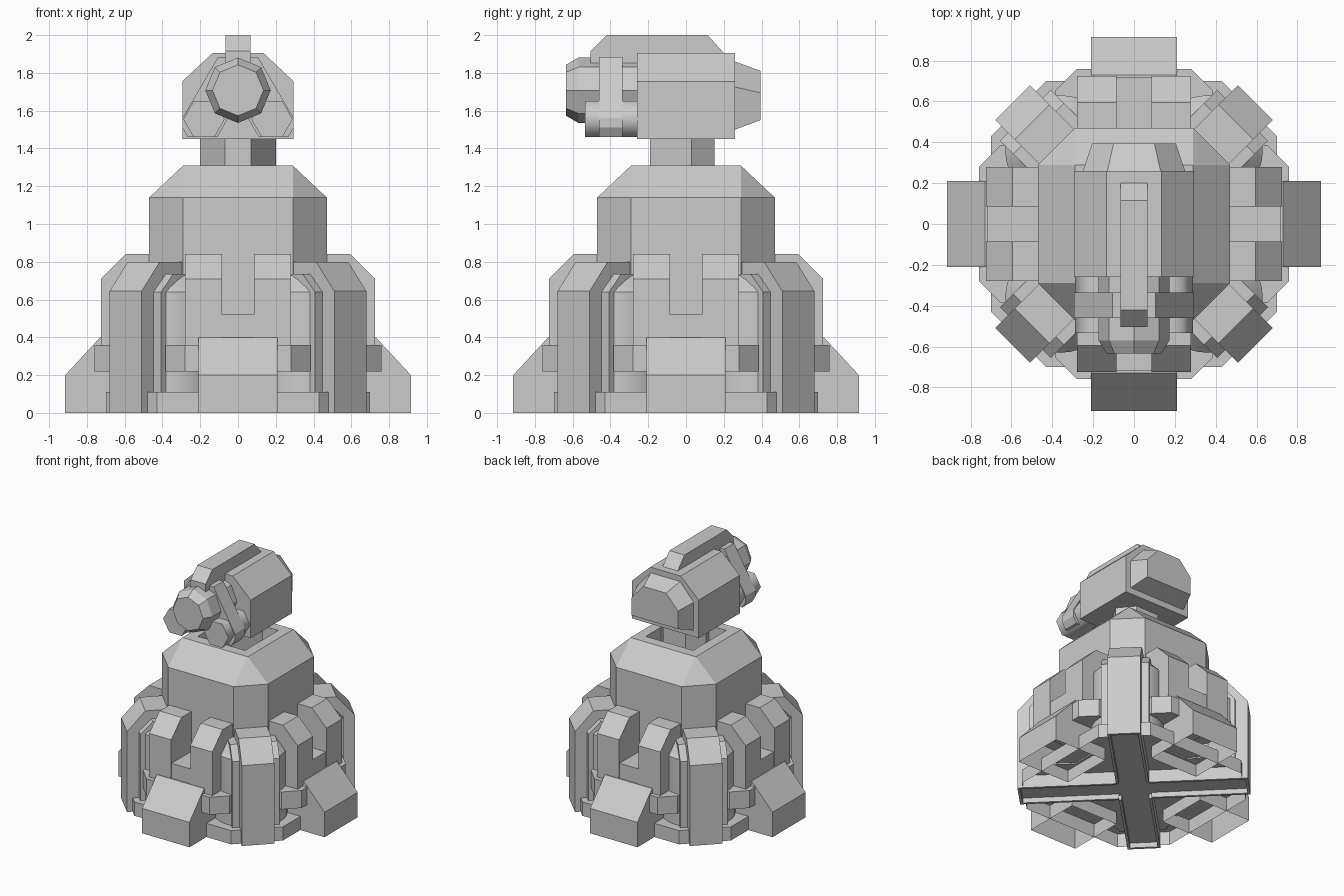
import bpy, bmesh, math
from mathutils import Matrix

if "Cube" in bpy.data.objects:
    bpy.data.objects.remove(bpy.data.objects["Cube"])


def loft(name, rings, angle=0.0, smooth=0, hollow=False):
    """Skin a stack of equal-length point rings, cap both ends, turn about z."""
    bm = bmesh.new()
    vs = [[bm.verts.new(p) for p in ring] for ring in rings]
    n = len(rings[0])
    for a, b in zip(vs, vs[1:]):
        for i in range(n):
            j = (i + 1) % n
            bm.faces.new((a[i], a[j], b[j], b[i]))
    bm.faces.new(vs[0])
    bm.faces.new(vs[-1])
    bmesh.ops.remove_doubles(bm, verts=bm.verts, dist=1e-5)
    bmesh.ops.recalc_face_normals(bm, faces=bm.faces)
    if hollow:  # open the underside where it meets the ground
        floor = [f for f in bm.faces if all(v.co.z < 1e-4 for v in f.verts)]
        bmesh.ops.delete(bm, geom=floor, context='FACES_ONLY')
    bmesh.ops.transform(bm, matrix=Matrix.Rotation(angle, 4, 'Z'), verts=bm.verts)
    me = bpy.data.meshes.new(name)
    bm.to_mesh(me)
    bm.free()
    ob = bpy.data.objects.new(name, me)
    bpy.context.collection.objects.link(ob)
    if smooth:
        bpy.ops.object.select_all(action='DESELECT')
        ob.select_set(True)
        bpy.context.view_layer.objects.active = ob
        bpy.ops.object.shade_smooth_by_angle(angle=math.radians(smooth))
    return ob


def prism(name, pts, a, b, axis, angle=0.0, hollow=False):
    """Extrude a 2D outline from a to b along the named axis."""
    place = {'X': lambda u, v, w: (w, u, v),
             'Y': lambda u, v, w: (u, w, v),
             'Z': lambda u, v, w: (u, v, w)}[axis]
    return loft(name, [[place(u, v, w) for u, v in pts] for w in (a, b)], angle, 0, hollow)


def mirrored(half):
    """Close a right-hand half outline by mirroring it across the vertical axis."""
    return half + [(-u, v) for u, v in reversed(half)]


def rect(u0, u1, v0, v1):
    return [(u0, v0), (u1, v0), (u1, v1), (u0, v1)]


def circle(n, r, cx=0, cy=0):
    return [(cx + r * math.cos(2 * math.pi * i / n), cy + r * math.sin(2 * math.pi * i / n))
            for i in range(n)]


def octo(h, e, z):
    return [(h, -e, z), (h, e, z), (e, h, z), (-e, h, z),
            (-h, e, z), (-h, -e, z), (-e, -h, z), (e, -h, z)]


# Central body with sloped shoulders and a square well in the top
loft("body", [octo(.47, .29, .1), octo(.47, .29, 1.14), octo(.29, .29, 1.31),
              octo(.21, .21, 1.31), octo(.21, .21, 1.18)])
prism("base_hub", rect(-.12, .12, -.12, .12), .04, .1, 'Z', math.pi / 4)

# Four sides: hollow base tray, hollow foot, clip and paired ribs
for k in range(4):
    a = k * math.pi / 2
    prism("base_tray", [(.17, 0), (.65, -.48), (.70, -.43), (.70, .43), (.65, .48)],
          0, .11, 'Z', a, True)
    prism("foot", [(.45, 0), (.915, 0), (.915, .2), (.73, .4), (.45, .4)],
          -.21, .21, 'Y', a, True)
    prism("foot_clip", [(.45, -.385), (.655, -.385), (.76, -.28), (.76, .28),
                        (.655, .385), (.45, .385)], .22, .36, 'Z', a)
    prism("rib_bridge", rect(.45, .72, .2, .52), -.085, .085, 'Y', a)
    for s in (-1, 1):
        prism("side_rib", [(.45, .22), (.725, .22), (.725, .71), (.595, .84), (.45, .84)],
              s * .085, s * .28, 'Y', a)

# Four corners: tank, backing plate, rib, and its shallow channel underneath
for k in range(4):
    a = math.pi / 4 + k * math.pi / 2
    loft("corner_tank", [[(x, y, z) for x, y in circle(32, r, .51)]
                         for r, z in ((.27, .1), (.27, .64), (.18, .735))], a, 30)
    prism("corner_plate", [(.45, .1), (.752, .1), (.752, .64), (.66, .735), (.45, .735)],
          -.175, .175, 'Y', a)
    prism("corner_rib", [(.12, .04), (.841, .04), (.841, .645), (.705, .8), (.45, .8),
                         (.45, .1), (.12, .1)], -.12, .12, 'Y', a)
    prism("channel_end", rect(.82, .841, 0, .05), -.12, .12, 'Y', a)
    for s in (-1, 1):
        prism("channel_wall", rect(.12, .82, 0, .05), s * .1, s * .12, 'Y', a)

# Neck
prism("neck", mirrored([(.07, -.19), (.2, .03), (.1, .15)]), 1.18, 1.46, 'Z')

# Head housing and tapered back
prism("head", mirrored([(.295, 1.45), (.295, 1.755), (.135, 1.905)]), -.26, .26, 'Y')
back = [mirrored([(.25, 1.50), (.25, 1.725), (.13, 1.86)]),
        mirrored([(.205, 1.55), (.205, 1.695), (.10, 1.81)])]
loft("head_back", [[(x, y, z) for x, z in ring] for ring, y in zip(back, (.26, .395))])

# Top fin
prism("top_fin", [(-.505, 1.85), (-.505, 1.915), (-.42, 2), (.115, 2), (.2, 1.905), (.2, 1.85)],
      -.067, .067, 'X')

# Eight-sided lens barrel
loft("lens_barrel", [[(x, y, z) for x, z in circle(8, r, 0, 1.708)]
                     for r, y in ((.135, -.635), (.173, -.57), (.173, -.25))])

# Front bracket: a beam down each side, and small six-sided pods through its ends
for s in (-1, 1):
    beam = [(0, 1.885), (.105, 1.885), (.295, 1.56), (.295, 1.51), (.265, 1.46),
            (.11, 1.46), (.075, 1.52), (0, 1.66)]
    prism("bracket", [(s * x, z) for x, z in beam], -.46, -.335, 'Y')
    loft("pod", [[(x, y, z) for x, z in circle(6, .11, s * .18, 1.555)]
                 for y in (-.535, -.25)], 0, 65)
